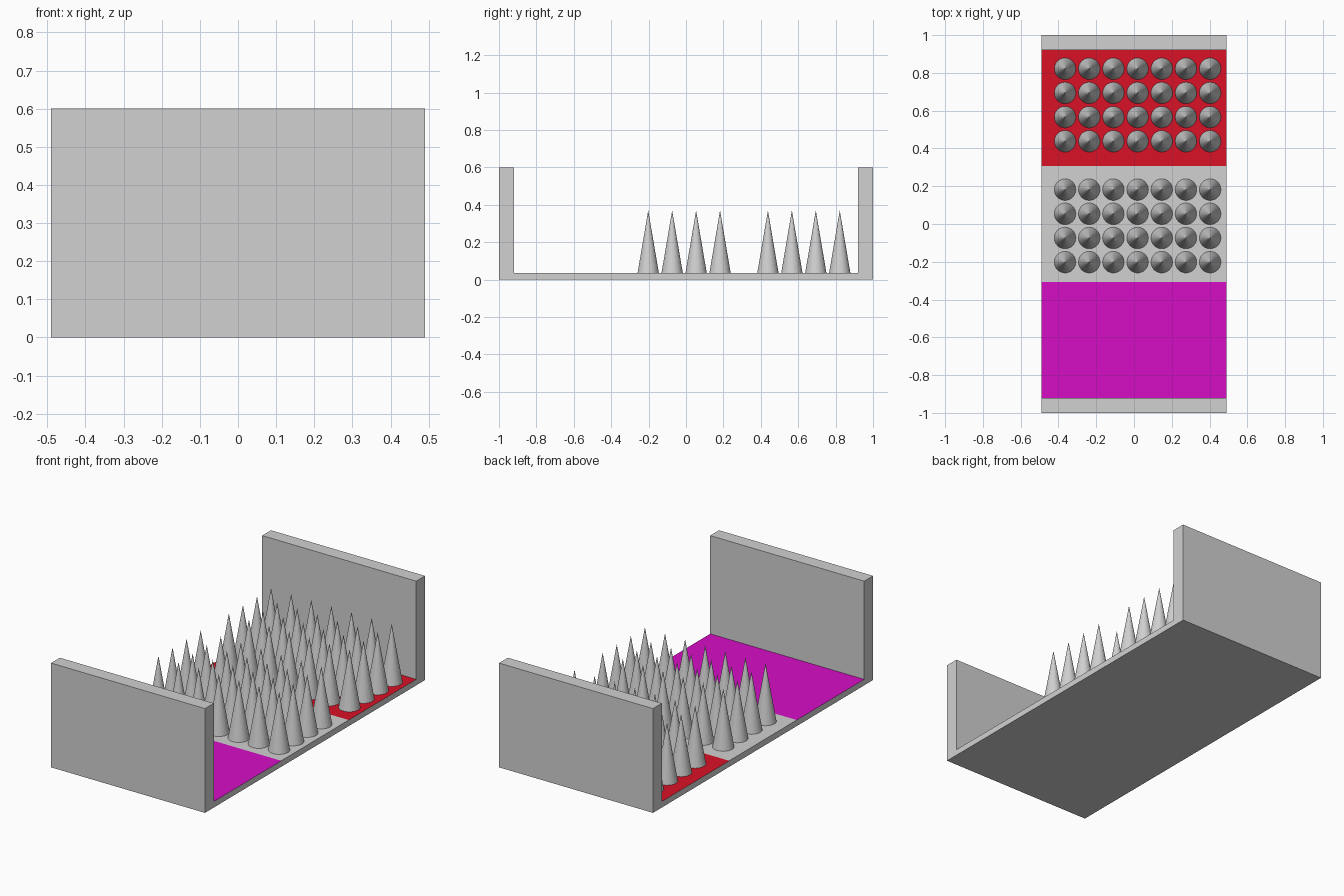
import bpy, bmesh

if "Cube" in bpy.data.objects:
    bpy.data.objects.remove(bpy.data.objects["Cube"])

HALF_W = 0.49
FLOOR_Z, WALL_Z, SPIKE_Z = 0.035, 0.60, 0.37
WALL_Y, ZONE_Y = 0.92, 0.307


def material(name, rgb):
    m = bpy.data.materials.new(name)
    m.diffuse_color = (*rgb, 1.0)
    m.use_nodes = True
    m.node_tree.nodes["Principled BSDF"].inputs["Base Color"].default_value = m.diffuse_color
    return m


grey = material("light grey", (0.64, 0.64, 0.64))
red = material("red", (0.70, 0.006, 0.02))
magenta = material("magenta", (0.67, 0.004, 0.56))


def finish(bm, name, mats):
    mesh = bpy.data.meshes.new(name)
    bm.to_mesh(mesh)
    bm.free()
    for m in mats:
        mesh.materials.append(m)
    obj = bpy.data.objects.new(name, mesh)
    bpy.context.collection.objects.link(obj)
    return obj


# Tray: U-shaped side profile (floor and two end walls) extruded across x
profile = [(-1, 0), (1, 0), (1, WALL_Z), (WALL_Y, WALL_Z), (WALL_Y, FLOOR_Z),
           (ZONE_Y, FLOOR_Z), (-ZONE_Y, FLOOR_Z), (-WALL_Y, FLOOR_Z),
           (-WALL_Y, WALL_Z), (-1, WALL_Z)]
bm = bmesh.new()
side = bm.faces.new([bm.verts.new((-HALF_W, y, z)) for y, z in profile])
ext = bmesh.ops.extrude_face_region(bm, geom=[side], use_keep_orig=True)
bmesh.ops.translate(bm, vec=(2 * HALF_W, 0, 0),
                    verts=[v for v in ext["geom"] if isinstance(v, bmesh.types.BMVert)])
bmesh.ops.recalc_face_normals(bm, faces=bm.faces)
# Painted floor zones: red at the back, magenta at the front
for f in bm.faces:
    c = f.calc_center_median()
    if f.normal.z > 0.9 and c.z < 0.1:
        f.material_index = 1 if c.y > ZONE_Y else 2 if c.y < -ZONE_Y else 0
finish(bm, "tray", [grey, red, magenta])


# Spikes: a 7 x 4 grid of cones in each of two zones
def spike_field(name, y_start):
    bm = bmesh.new()
    height = SPIKE_Z - FLOOR_Z
    for i in range(7):
        for j in range(4):
            made = bmesh.ops.create_cone(bm, cap_ends=False, segments=32,
                                         radius1=0.057, radius2=0, depth=height)
            bmesh.ops.translate(bm, verts=made["verts"],
                                vec=(-0.365 + 0.128 * i, y_start + 0.128 * j,
                                     FLOOR_Z + height / 2))
    bmesh.ops.remove_doubles(bm, verts=bm.verts, dist=1e-5)
    finish(bm, name, [grey])


spike_field("middle_spikes", -0.202)
spike_field("back_spikes", 0.438)
